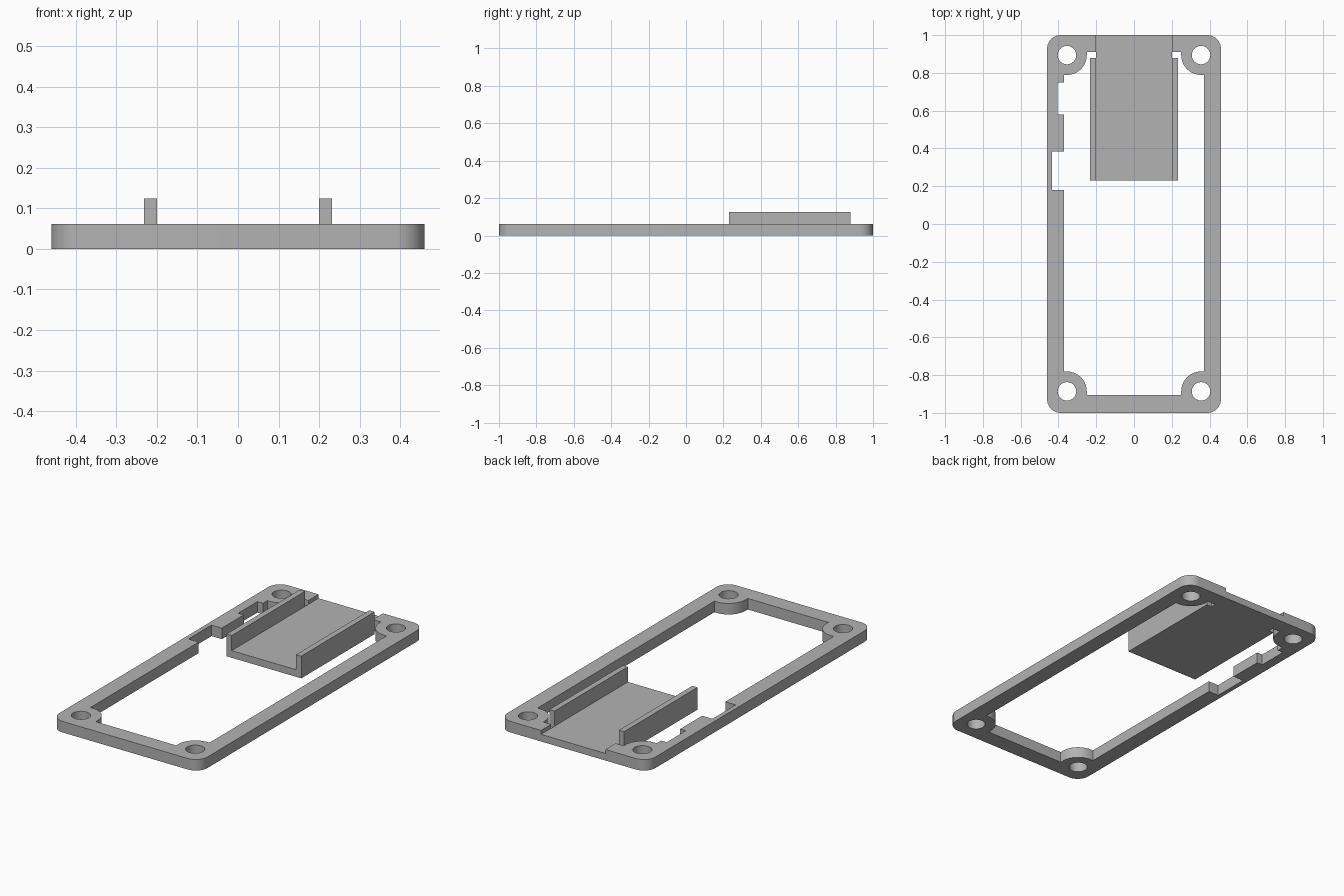
import bpy, bmesh
from math import radians, cos, sin

cube = bpy.data.objects.get("Cube")
if cube:
    bpy.data.objects.remove(cube, do_unlink=True)

grey = bpy.data.materials.new("plain grey")
grey.use_nodes = True
grey.diffuse_color = (0.45, 0.45, 0.45, 1)
grey.node_tree.nodes["Principled BSDF"].inputs["Base Color"].default_value = (0.45, 0.45, 0.45, 1)

W, L, T = 0.46, 1.0, 0.062          # half width, half length, frame thickness
IN_X, IN_BACK, IN_FRONT = 0.37, 0.91, -0.905
HOLE_X, HOLE_BACK, HOLE_FRONT = 0.355, 0.894, -0.886
CORNER, BOSS, HOLE = 0.072, 0.105, 0.049
TRAY, TRAY_FRONT, TRAY_T = 0.2, 0.23, 0.04
RAIL_OUT, RAIL_BACK, RAIL_TOP = 0.232, 0.88, 0.125


def arc(cx, cy, r, start, end, steps=14):
    angles = [radians(start + (end - start) * i / steps) for i in range(steps + 1)]
    return [(cx + r * cos(a), cy + r * sin(a)) for a in angles]


def finish(name, bm):
    bmesh.ops.remove_doubles(bm, verts=bm.verts, dist=0.0001)
    bmesh.ops.recalc_face_normals(bm, faces=bm.faces)
    mesh = bpy.data.meshes.new(name)
    bm.to_mesh(mesh)
    bm.free()
    mesh.materials.append(grey)
    obj = bpy.data.objects.new(name, mesh)
    bpy.context.collection.objects.link(obj)
    return obj


def plate(name, loops, height):
    """Extrude an outline with holes up from the ground."""
    curve = bpy.data.curves.new(name + " outline", "CURVE")
    curve.dimensions, curve.fill_mode = "2D", "BOTH"
    curve.extrude = height / 2
    for loop in loops:
        spline = curve.splines.new("POLY")
        spline.points.add(len(loop) - 1)
        for point, (x, y) in zip(spline.points, loop):
            point.co = (x, y, 0, 1)
        spline.use_cyclic_u = True
    helper = bpy.data.objects.new(name + " outline", curve)
    bm = bmesh.new()
    bm.from_mesh(helper.to_mesh())
    helper.to_mesh_clear()
    bpy.data.objects.remove(helper)
    bpy.data.curves.remove(curve)
    bmesh.ops.translate(bm, verts=bm.verts, vec=(0, 0, height / 2))
    return finish(name, bm)


def box(name, x0, x1, y0, y1, z1):
    bm = bmesh.new()
    bmesh.ops.create_cube(bm, size=1)
    for v in bm.verts:
        v.co = (x1 if v.co.x > 0 else x0, y1 if v.co.y > 0 else y0, z1 if v.co.z > 0 else 0)
    return finish(name, bm)


# Frame outside, with rounded corners and a gap for the tray at the back
cx, cy = W - CORNER, L - CORNER
outline = [(-TRAY, L)]
outline += arc(-cx, cy, CORNER, 90, 180) + arc(-cx, -cy, CORNER, 180, 270)
outline += arc(cx, -cy, CORNER, 270, 360) + arc(cx, cy, CORNER, 0, 90)
outline += [(TRAY, L), (TRAY, IN_BACK)]

# Frame inside, with screw bosses in the corners
outline += [(HOLE_X - BOSS, IN_BACK)] + arc(HOLE_X, HOLE_BACK, BOSS, 180, 270)
outline += [(IN_X, HOLE_BACK - BOSS), (IN_X, HOLE_FRONT + BOSS)]
outline += arc(HOLE_X, HOLE_FRONT, BOSS, 90, 180) + [(HOLE_X - BOSS, IN_FRONT)]
outline += [(BOSS - HOLE_X, IN_FRONT)] + arc(-HOLE_X, HOLE_FRONT, BOSS, 0, 90)
outline += [(-IN_X, HOLE_FRONT + BOSS)]

# Two notches in the side bar
for y0, y1, x in ((0.18, 0.385, -0.434), (0.58, 0.75, -0.405)):
    outline += [(-IN_X, y0), (x, y0), (x, y1), (-IN_X, y1)]
outline += [(-IN_X, HOLE_BACK - BOSS)] + arc(-HOLE_X, HOLE_BACK, BOSS, 270, 360)
outline += [(BOSS - HOLE_X, IN_BACK), (-TRAY, IN_BACK)]

# Screw holes
holes = [arc(sx * HOLE_X, y, HOLE, 0, 345, 23) for sx in (-1, 1) for y in (HOLE_FRONT, HOLE_BACK)]
frame = plate("frame", [outline] + holes, T)

# Smooth the round walls, keep the sharp edges
bpy.ops.object.select_all(action="DESELECT")
frame.select_set(True)
bpy.context.view_layer.objects.active = frame
bpy.ops.object.shade_smooth_by_angle(angle=radians(30))

# Tray and its side rails
box("tray", -TRAY, TRAY, TRAY_FRONT, L, TRAY_T)
box("right_rail", -RAIL_OUT, -TRAY, TRAY_FRONT, RAIL_BACK, RAIL_TOP)
box("left_rail", TRAY, RAIL_OUT, TRAY_FRONT, RAIL_BACK, RAIL_TOP)
